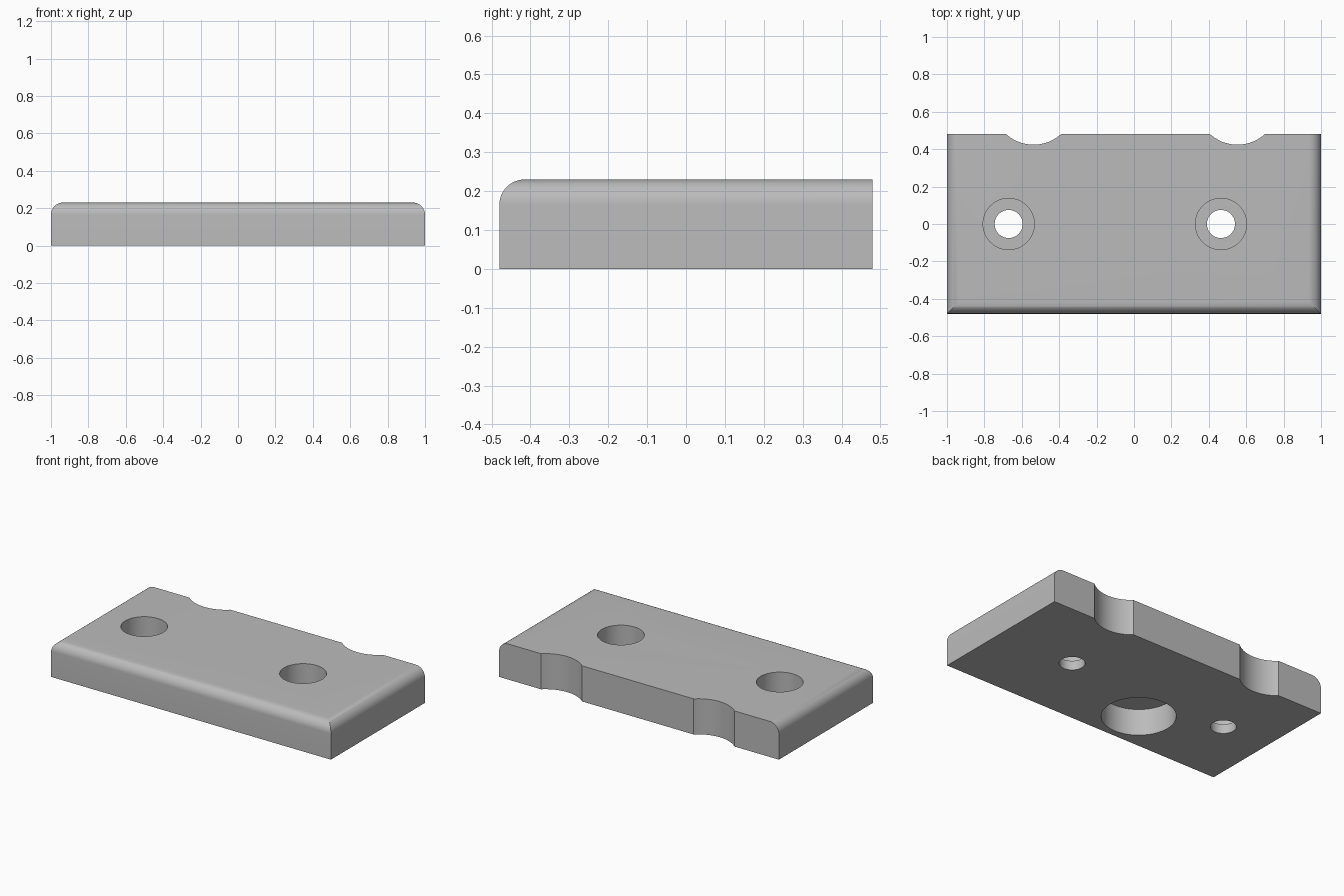
import bpy
import bmesh
from math import radians

default = bpy.data.objects.get("Cube")
if default:
    bpy.data.objects.remove(default, do_unlink=True)

WIDTH, DEPTH, HEIGHT = 2.0, 0.96, 0.23
FILLET = 0.065
FLOOR = 0.06        # thickness left under the counterbores
POCKET = 0.17       # depth of the round pocket underneath

grey = bpy.data.materials.new("plain grey")
grey.use_nodes = True
colour = (0.5, 0.5, 0.5, 1)
grey.diffuse_color = colour
grey.node_tree.nodes["Principled BSDF"].inputs["Base Color"].default_value = colour

# Block with rounded front, left and right top edges
bm = bmesh.new()
bmesh.ops.create_cube(bm, size=1)
for v in bm.verts:
    v.co.x *= WIDTH
    v.co.y *= DEPTH
    v.co.z = (v.co.z + 0.5) * HEIGHT
top_edges = [e for e in bm.edges
             if all(v.co.z > 0.1 for v in e.verts)
             and not all(v.co.y > 0 for v in e.verts)]
bmesh.ops.bevel(bm, geom=top_edges, offset=FILLET, offset_type='OFFSET',
                segments=12, profile=0.5, affect='EDGES')
mesh = bpy.data.meshes.new("mounting_block")
bm.to_mesh(mesh)
bm.free()
block = bpy.data.objects.new("mounting_block", mesh)
bpy.context.collection.objects.link(block)
mesh.materials.append(grey)


def cut_cylinder(name, x, y, radius, bottom, top):
    """Subtract an upright cylinder from the block."""
    bpy.ops.mesh.primitive_cylinder_add(
        vertices=64, radius=radius, depth=top - bottom,
        location=(x, y, (top + bottom) / 2))
    cutter = bpy.context.object
    cutter.name = name
    cutter.data.materials.append(grey)
    cutter.hide_render = True
    bpy.ops.object.select_all(action='DESELECT')
    block.select_set(True)
    bpy.context.view_layer.objects.active = block
    cut = block.modifiers.new(name, 'BOOLEAN')
    cut.operation = 'DIFFERENCE'
    cut.solver = 'EXACT'
    cut.object = cutter
    bpy.ops.object.modifier_apply(modifier=cut.name)
    bpy.data.objects.remove(cutter, do_unlink=True)


# Counterbored screw holes
for x in (-0.67, 0.465):
    cut_cylinder("counterbore", x, 0, 0.137, FLOOR, HEIGHT + 0.1)
    cut_cylinder("screw_hole", x, 0, 0.075, -0.1, FLOOR + 0.05)

# Shallow arc notches in the back edge
for x in (-0.537, 0.553):
    cut_cylinder("back_notch", x, 0.643, 0.219, -0.1, HEIGHT + 0.1)

# Round blind pocket underneath
cut_cylinder("bottom_pocket", -0.22, -0.22, 0.216, -0.1, POCKET)

bpy.ops.object.shade_smooth_by_angle(angle=radians(30))
